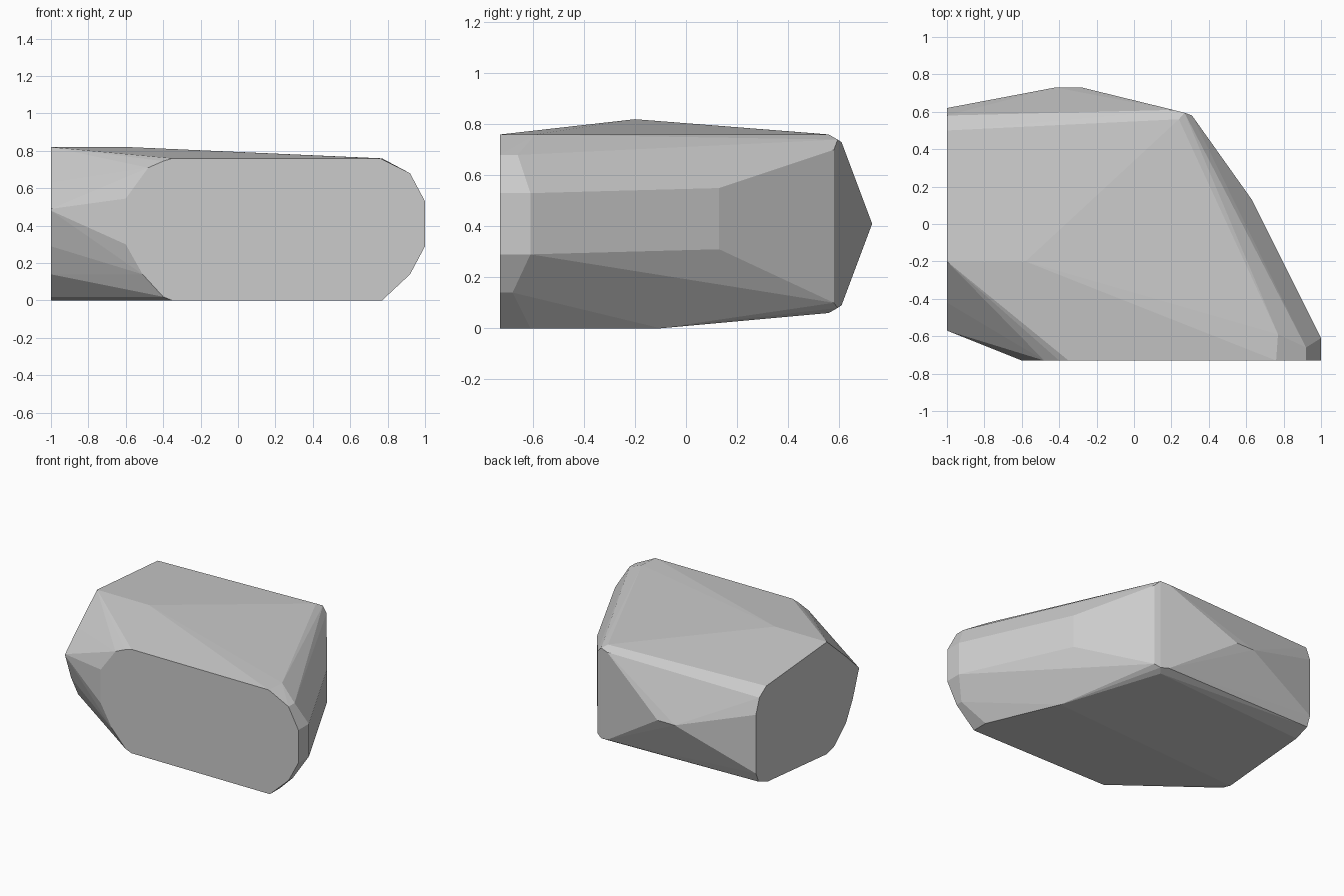
import bpy, bmesh

if "Cube" in bpy.data.objects:
    bpy.data.objects.remove(bpy.data.objects["Cube"])

# Flat cut face at the front (x, z)
front = [(-.35, 0), (.77, 0), (.92, .14), (1, .29), (1, .53), (.92, .68),
         (.76, .76), (-.35, .76), (-.40, .745), (-.48, .71), (-.60, .545),
         (-.60, .30), (-.51, .14), (-.40, .02)]
# Flat cut face at the left (y, z)
left = [(-.20, .82), (-.28, .75), (-.42, .63), (-.57, .49), (-.57, .48),
        (-.50, .29), (-.42, .14), (-.28, .02), (-.20, 0), (.48, .06),
        (.59, .10), (.62, .17), (.62, .60), (.58, .71), (.50, .765)]
# Top ridge, bottom ridge and rear peak
ridges = [(-.58, -.20, .82), (.55, -.10, 0), (-.42, .73, .41), (-.28, .73, .41)]
# Chipped right side
side = [(1, -.61, .53), (1, -.61, .29), (.92, -.66, .68), (.92, -.68, .14),
        (.77, -.59, .76), (.77, -.61, 0), (.63, .13, .55), (.63, .13, .31),
        (.65, .05, .275), (.955, -.54, .275)]
# Rear right corner, nearly mirrored top to bottom
corner = [(.31, .58, .70), (.31, .58, .10)]
for x, y, d in [(.24, .56, .35), (.27, .595, .33), (.21, .61, .32)]:
    corner += [(x, y, .41 + d), (x, y, .41 - d)]

points = [(x, -.73, z) for x, z in front] + [(-1, y, z) for y, z in left]
points += ridges + side + corner

# Wrap the stone around the cut faces and ridges
bm = bmesh.new()
for p in points:
    bm.verts.new(p)
bmesh.ops.convex_hull(bm, input=bm.verts[:])
bmesh.ops.delete(bm, geom=[v for v in bm.verts if not v.link_faces], context='VERTS')
bmesh.ops.dissolve_limit(bm, angle_limit=.01, verts=bm.verts[:], edges=bm.edges[:])
bmesh.ops.recalc_face_normals(bm, faces=bm.faces[:])
mesh = bpy.data.meshes.new("rock")
bm.to_mesh(mesh)
bm.free()
bpy.context.collection.objects.link(bpy.data.objects.new("rock", mesh))
